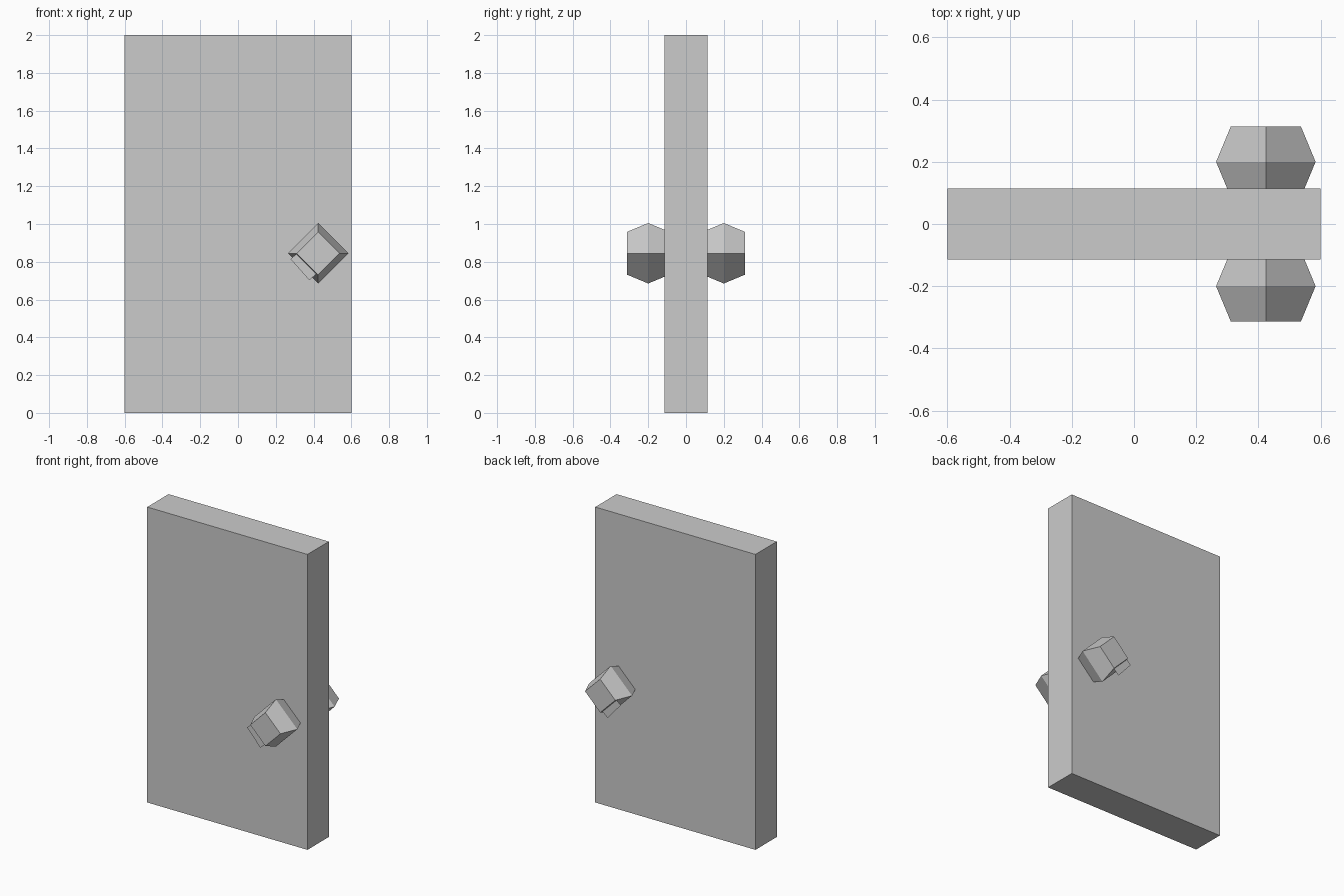
import bpy, bmesh
from math import pi
from mathutils import Matrix, Vector

cube = bpy.data.objects.get("Cube")
if cube:
    bpy.data.objects.remove(cube, do_unlink=True)

grey = bpy.data.materials.new("light grey")
grey.use_nodes = True
colour = (0.6, 0.6, 0.6, 1)
grey.diffuse_color = colour
grey.node_tree.nodes["Principled BSDF"].inputs["Base Color"].default_value = colour

KNOB = Vector((0.424, 0.2, 0.845))
RADIUS = 0.16
END = 0.113          # end radius and half depth of the knob


def add_object(name, bm):
    mesh = bpy.data.meshes.new(name)
    bm.to_mesh(mesh)
    bm.free()
    mesh.materials.append(grey)
    obj = bpy.data.objects.new(name, mesh)
    bpy.context.collection.objects.link(obj)
    return obj


# Door panel
bm = bmesh.new()
bmesh.ops.create_cube(bm, size=1)
bmesh.ops.scale(bm, vec=(1.2, 0.228, 2), verts=bm.verts)
bmesh.ops.translate(bm, vec=(0, 0, 1), verts=bm.verts)
add_object("door_panel", bm)


def add_knob(name, side):
    # Four-sided knob: two truncated pyramids joined at the widest ring
    bm = bmesh.new()
    rings = []
    for depth, radius in ((-END, END), (0, RADIUS), (END, END)):
        corners = [(radius, 0), (0, radius), (-radius, 0), (0, -radius)]
        rings.append([bm.verts.new((x, depth, z)) for x, z in corners])
    for a, b in zip(rings, rings[1:]):
        for i in range(4):
            j = (i + 1) % 4
            bm.faces.new((a[i], a[j], b[j], b[i]))
    bm.faces.new(rings[0])
    bm.faces.new(rings[-1])
    bmesh.ops.recalc_face_normals(bm, faces=bm.faces)
    bmesh.ops.translate(bm, vec=(KNOB.x, side * KNOB.y, KNOB.z), verts=bm.verts)
    add_object(name, bm)


def add_latch(name, side):
    # Flat tab slipping out under the knob's lower inner edge
    bm = bmesh.new()
    bmesh.ops.create_grid(bm, x_segments=1, y_segments=1, size=0.075)
    bmesh.ops.rotate(bm, matrix=Matrix.Rotation(pi / 2, 3, "X"), verts=bm.verts)
    bmesh.ops.rotate(bm, matrix=Matrix.Rotation(pi / 4 + 0.06, 3, "Y"), verts=bm.verts)
    bmesh.ops.translate(bm, vec=(KNOB.x - 0.04, side * 0.3, KNOB.z - 0.037), verts=bm.verts)
    if side > 0:
        bmesh.ops.reverse_faces(bm, faces=bm.faces)
    add_object(name, bm)


for label, side in (("front", -1), ("back", 1)):
    add_knob(label + "_knob", side)
    add_latch(label + "_latch_tab", side)
